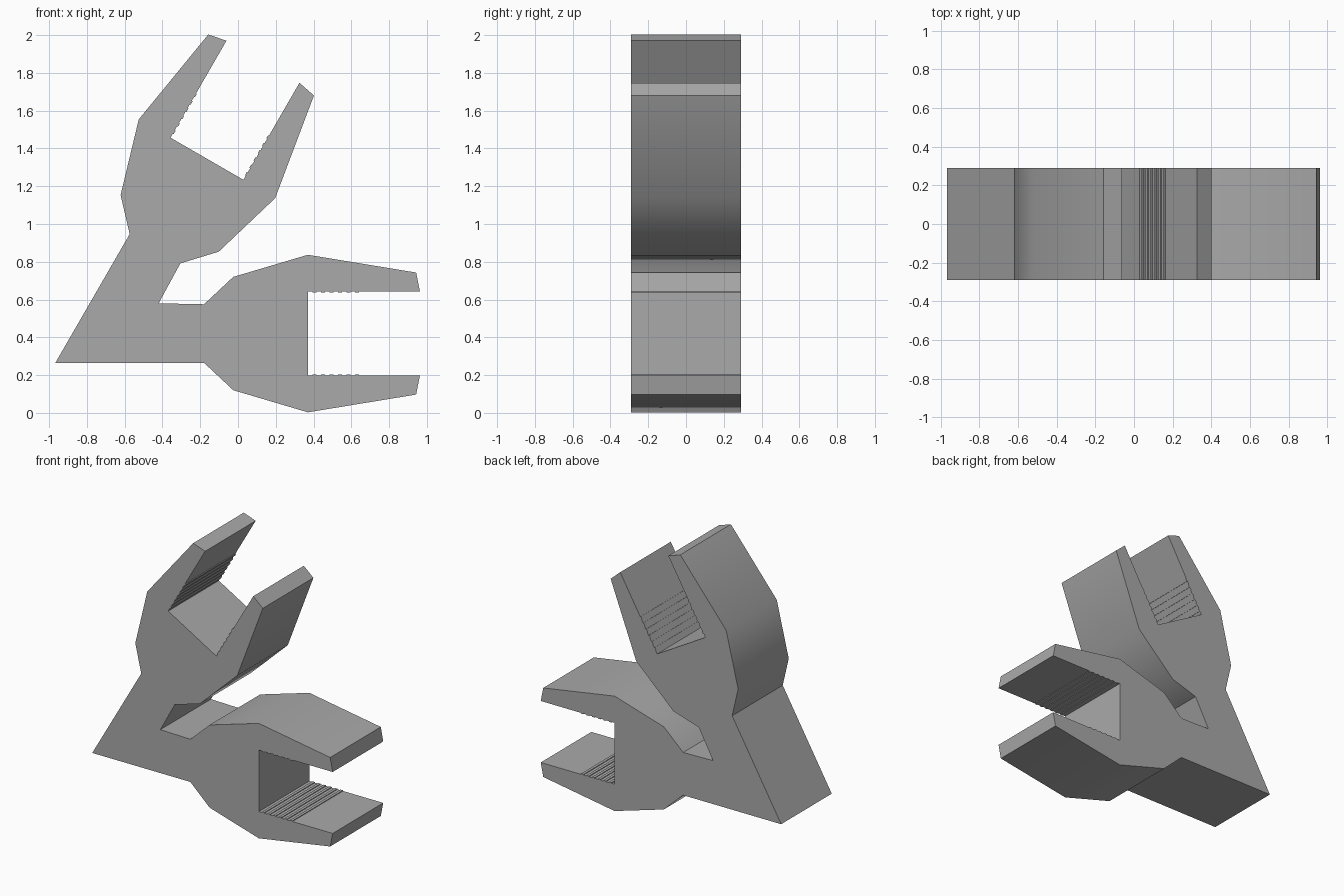
import bpy
import bmesh
from math import radians
from mathutils import Matrix, Vector

default = bpy.data.objects.get("Cube")
if default:
    bpy.data.objects.remove(default, do_unlink=True)

HALF_DEPTH = 0.29
AXIS_Z = 0.42                      # centre line of the level jaw
HEEL = Vector((-0.967, 0.265))     # sharp corner shared by both arms
RIDGES, PITCH, RIDGE_H = 6, 0.045, 0.005

grey = bpy.data.materials.new("plain_grey")
grey.use_nodes = True
colour = (0.40, 0.40, 0.40, 1)
grey.diffuse_color = colour
grey.node_tree.nodes["Principled BSDF"].inputs["Base Color"].default_value = colour


def flip_z(points):
    return [Vector((p.x, 2 * AXIS_Z - p.y)) for p in reversed(points)]


def flip_arm(points):
    """Reflect across the 30 degree line through the heel."""
    turn = Matrix.Rotation(radians(60), 2)
    flip = Matrix(((1, 0), (0, -1)))
    return [HEEL + turn @ flip @ (p - HEEL) for p in reversed(points)]


# Lower finger of the level jaw: outer bends, tip, then gripping face
finger = [Vector(p) for p in ((-0.18, 0.265), (-0.025, 0.12), (0.37, 0.003),
                              (0.943, 0.097), (0.963, 0.197))]

# Fine grip ridges along the gripping face, running in to the throat
for i in reversed(range(RIDGES)):
    x = 0.395 + i * PITCH
    for dx, dz in ((0.02, 0), (0.02, RIDGE_H), (0, RIDGE_H), (0, 0)):
        finger.append(Vector((x + dx, 0.197 + dz)))
finger.append(Vector((0.37, 0.197)))

# Level arm, crotch between the arms, then the raised arm
level_jaw = finger + flip_z(finger)
crotch = Vector((-0.42, 0.58))
outline = [HEEL] + level_jaw + [crotch] + flip_arm(level_jaw)

# Extrude the outline through the depth
bm = bmesh.new()
face = bm.faces.new([bm.verts.new((p.x, -HALF_DEPTH, p.y)) for p in outline])
result = bmesh.ops.extrude_face_region(bm, geom=[face])
moved = [v for v in result["geom"] if isinstance(v, bmesh.types.BMVert)]
bmesh.ops.translate(bm, verts=moved, vec=(0, 2 * HALF_DEPTH, 0))
bmesh.ops.recalc_face_normals(bm, faces=bm.faces)
mesh = bpy.data.meshes.new("double_clip")
bm.to_mesh(mesh)
bm.free()
mesh.materials.append(grey)

clip = bpy.data.objects.new("double_clip", mesh)
bpy.context.collection.objects.link(clip)
bpy.ops.object.select_all(action="DESELECT")
clip.select_set(True)
bpy.context.view_layer.objects.active = clip
bpy.ops.object.shade_smooth_by_angle(angle=radians(30))
